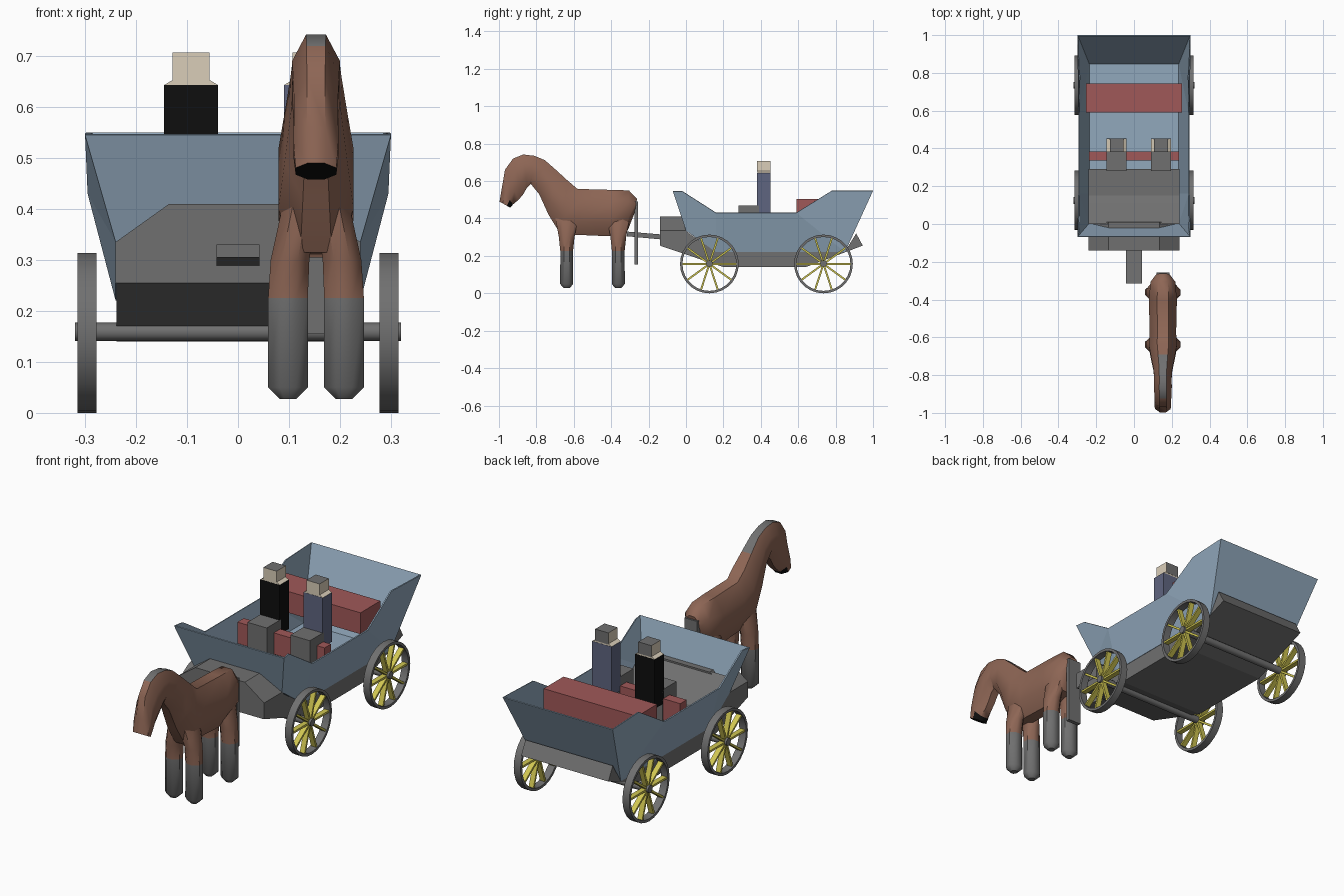
import bpy, bmesh
from math import sin, cos, pi, radians
from mathutils import Vector, Matrix

cube = bpy.data.objects.get("Cube")
if cube:
    bpy.data.objects.remove(cube)


def material(name, rgb):
    lin = [((c / 255 + 0.055) / 1.055) ** 2.4 for c in rgb] + [1]
    m = bpy.data.materials.new(name)
    m.use_nodes = True
    m.diffuse_color = lin
    m.node_tree.nodes["Principled BSDF"].inputs["Base Color"].default_value = lin
    return m


BLUE = material("coach blue", (145, 168, 188))
GREY = material("grey", (112, 112, 112))
RED = material("seat red", (160, 88, 88))
BROWN = material("horse brown", (142, 102, 85))
BLACK = material("black", (14, 14, 14))
SKIN = material("skin", (218, 206, 185))
NAVY = material("navy", (95, 101, 128))
YELLOW = material("spoke yellow", (208, 198, 82))


def finish(name, bm, mats, rule=None, smooth=None):
    """Turn a bmesh into an object; rule gives each face a material slot."""
    bmesh.ops.recalc_face_normals(bm, faces=bm.faces)
    bm.normal_update()
    if rule:
        for f in bm.faces:
            f.material_index = rule(f.calc_center_median(), f.normal)
    me = bpy.data.meshes.new(name)
    bm.to_mesh(me)
    bm.free()
    ob = bpy.data.objects.new(name, me)
    bpy.context.collection.objects.link(ob)
    for m in mats:
        me.materials.append(m)
    if smooth:
        bpy.ops.object.select_all(action='DESELECT')
        ob.select_set(True)
        bpy.context.view_layer.objects.active = ob
        bpy.ops.object.shade_smooth_by_angle(angle=radians(smooth))
    return ob


def loft(name, rings, mats, closed=False, rule=None, smooth=None):
    bm = bmesh.new()
    rows = [[bm.verts.new(p) for p in ring] for ring in rings]
    n = len(rows[0])
    for a, b in zip(rows, rows[1:] + (rows[:1] if closed else [])):
        for i in range(n):
            j = (i + 1) % n
            bm.faces.new((a[i], a[j], b[j], b[i]))
    if not closed:
        bm.faces.new(rows[0])
        bm.faces.new(rows[-1])
    return finish(name, bm, mats, rule, smooth)


def box(name, lo, hi, *mats, rule=None):
    rings = [[(lo[0], lo[1], z), (hi[0], lo[1], z), (hi[0], hi[1], z), (lo[0], hi[1], z)]
             for z in (lo[2], hi[2])]
    return loft(name, rings, mats, rule=rule)


def prism_x(name, profile, half, mat):
    return loft(name, [[(x, y, z) for y, z in profile] for x in (-half, half)], [mat])


def prism_y(name, profile, y0, y1, mat):
    return loft(name, [[(x, y, z) for x, z in profile] for y in (y0, y1)], [mat])


def circle_x(x, y, z, r, n):
    return [(x, y + r * cos(2 * pi * i / n), z + r * sin(2 * pi * i / n)) for i in range(n)]


# Coach tub: open shell with flared sides
rim = [(.3, -.07, .545), (.292, -.02, .545), (.295, .16, .43),
       (.295, .59, .43), (.29, .78, .548), (.3, 1, .548)]
low = [(.24, .85, .22), (.24, .16, .22), (.24, 0, .335)]
bm = bmesh.new()
sides = [[bm.verts.new((s * x, y, z)) for x, y, z in rim + low] for s in (1, -1)]
for v in sides:
    for face in ((0, 1, 2, 8), (2, 7, 8), (2, 3, 6, 7), (3, 4, 5, 6)):
        bm.faces.new([v[i] for i in face])
for a, b in ((0, 8), (8, 7), (7, 6), (6, 5)):
    bm.faces.new((sides[0][a], sides[0][b], sides[1][b], sides[1][a]))
tub = finish("coach_tub", bm, [BLUE])
shell = tub.modifiers.new("thickness", 'SOLIDIFY')
shell.thickness = .006

# Chassis, front boot, footwell and draw pole
prism_x("chassis", [(-.14, .255), (0, .33), (.16, .224), (.85, .224), (.91, .32),
                    (.945, .255), (.64, .14), (.2, .14)], .238, GREY)
prism_y("front_boot", [(-.24, .255), (-.24, .335), (-.135, .41),
                       (.135, .41), (.24, .335), (.24, .255)], -.14, .01, GREY)
prism_x("footwell", [(0, .41), (.11, .32), (.15, .30), (.29, .30), (.29, .24),
                     (.14, .25), (0, .345)], .24, GREY)
prism_x("draw_pole", [(-.315, .305), (-.315, .33), (-.1, .312), (-.1, .285)], .042, GREY)

# Seats
box("front_seat", (-.238, .335, .32), (.238, .385, .425), RED)
box("rear_seat", (-.255, .59, .40), (.255, .745, .505), RED)

# Wheels and axles
N = 28
WZ, R = .157, .157
for end, wy in (("front", .125), ("rear", .735)):
    loft(end + "_axle", [circle_x(x, wy, WZ + .002, .018, 12) for x in (-.32, .32)],
         [GREY], smooth=40)
    for side, s in (("left", 1), ("right", -1)):
        label = f"{end}_{side}_wheel"
        x0, x1 = s * .278, s * .315
        loft(label + "_rim", [circle_x(x0, wy, WZ, R, N), circle_x(x1, wy, WZ, R, N),
                              circle_x(x1, wy, WZ, R - .013, N),
                              circle_x(x0, wy, WZ, R - .013, N)],
             [GREY], closed=True, smooth=40)
        bm = bmesh.new()
        for k in range(10):
            turn = Matrix.Rotation(2 * pi * (k + .5) / 10, 4, 'X')
            place = Matrix.Translation((s * .2965, wy, WZ)) @ turn
            bmesh.ops.create_cube(bm, size=1, matrix=place @ Matrix.Translation((0, 0, .08))
                                  @ Matrix.Diagonal((.026, .010, .134, 1)))
        finish(label + "_spokes", bm, [YELLOW])

# Passengers, facing forward
for who, cx, coat in (("right", -.092, BLACK), ("left", .143, NAVY)):
    w, h = .053, .036
    box(who + "_passenger_legs", (cx - w, .28, .29), (cx + w, .39, .47), GREY)
    box(who + "_passenger_torso", (cx - w, .38, .40), (cx + w, .452, .643), coat)
    prism_y(who + "_passenger_neck", [(cx - w, .643), (cx + w, .643), (cx + h, .653),
                                      (cx - h, .653)], .381, .451, SKIN)
    box(who + "_passenger_head", (cx - h, .38, .65), (cx + h, .452, .707), SKIN, GREY,
        rule=lambda c, n: int(n.z > .5 or n.y > .5))

# Horse body: rings given by top point, bottom point and half width
HX = .153
spine = [
    (-.262, .505, -.275, .43, .035),
    (-.305, .55, -.31, .34, .066),
    (-.40, .553, -.41, .305, .074),
    (-.58, .558, -.57, .312, .07),
    (-.63, .60, -.67, .315, .074),
    (-.69, .655, -.735, .42, .062),
    (-.755, .712, -.785, .53, .05),
    (-.81, .735, -.83, .585, .046),
    (-.87, .742, -.85, .565, .047),
    (-.925, .72, -.87, .53, .045),
    (-.968, .66, -.895, .50, .043),
    (-.985, .56, -.925, .475, .044),
    (-.997, .49, -.94, .458, .040),
]


def body_ring(y0, z0, y1, z1, w, n=8):
    top, bottom = Vector((HX, y0, z0)), Vector((HX, y1, z1))
    mid, up = (top + bottom) / 2, (top - bottom) / 2
    grow = 1 / cos(pi / n)
    ring = []
    for i in range(n):
        a = 2 * pi * (i + .5) / n
        ring.append(mid + up * cos(a) * grow + Vector((w * sin(a) * grow, 0, 0)))
    return ring


def horse_paint(c, n):
    if c.y < -.93 and c.z < .487:
        return 2                                   # muzzle
    return int(-.9 < c.y < -.69 and n.z > .7)      # mane


loft("horse_body", [body_ring(*s) for s in spine], [BROWN, GREY, BLACK],
     rule=horse_paint, smooth=45)

# Horse legs: height, half width, half depth and inward shift of each ring
leg = [(.027, .016, .016, 0), (.05, .039, .035, 0), (.225, .039, .034, 0),
       (.30, .038, .042, .004), (.40, .034, .06, .022), (.47, .02, .05, .034)]
for end, ly in (("front", -.638), ("hind", -.362)):
    for side, s in (("left", 1), ("right", -1)):
        rings = []
        for z, rx, ry, shift in leg:
            lx = HX + s * (.055 - shift)
            rings.append([(lx + rx * cos(a) * 1.08, ly + ry * sin(a) * 1.08, z)
                          for a in [2 * pi * (i + .5) / 8 for i in range(8)]])
        loft(f"{end}_{side}_leg", rings, [BROWN, GREY],
             rule=lambda c, n: int(c.z < .22), smooth=45)

# Tail
box("horse_tail", (HX - .035, -.276, .155), (HX + .035, -.256, .49), GREY)
